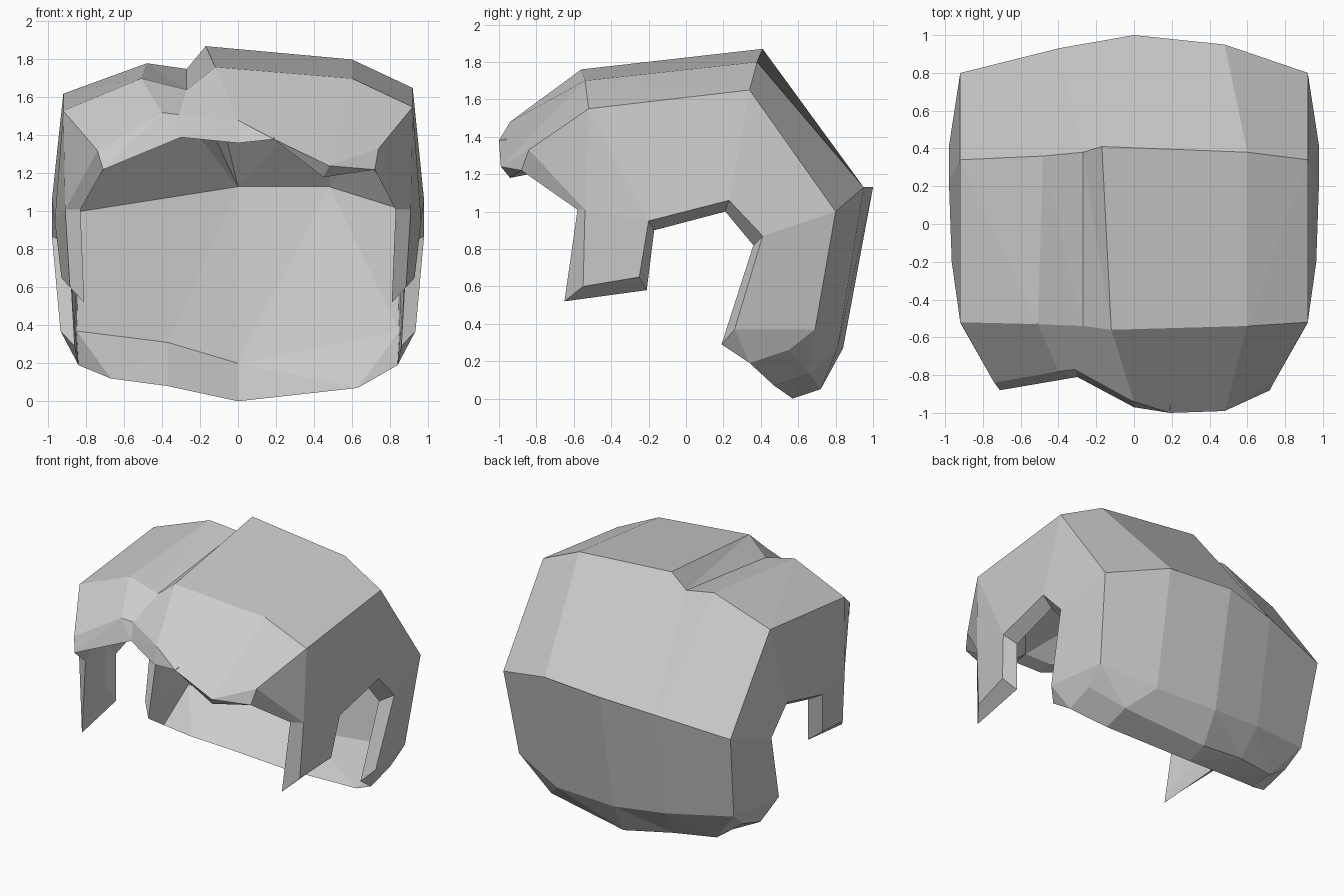
import bpy
import bmesh
from mathutils import Vector

default_cube = bpy.data.objects.get("Cube")
if default_cube:
    bpy.data.objects.remove(default_cube, do_unlink=True)

mesh = bmesh.new()
vertex_cache = {}


def vertex(point):
    """Return one shared vertex for each position."""
    key = tuple(round(value, 4) for value in point)
    if key not in vertex_cache:
        vertex_cache[key] = mesh.verts.new(key)
    return vertex_cache[key]


def add_face(*points):
    """Add a face, dropping any corners that coincide."""
    corners = list(dict.fromkeys(vertex(point) for point in points))
    if len(corners) > 2 and mesh.faces.get(corners) is None:
        mesh.faces.new(corners)


def distance(first, second):
    return (Vector(first) - Vector(second)).length


def stitch(first, second):
    """Fill between two rows, always taking the shorter diagonal."""
    i = j = 0
    while i < len(first) - 1 or j < len(second) - 1:
        can_first = i < len(first) - 1
        can_second = j < len(second) - 1
        if can_first and (not can_second or
                          distance(first[i + 1], second[j]) <= distance(first[i], second[j + 1])):
            add_face(first[i], first[i + 1], second[j])
            i += 1
        else:
            add_face(first[i], second[j + 1], second[j])
            j += 1


def panels(first, second, links):
    """Fill between two rows with broad panels, split at the linked corners."""
    for (i, j), (next_i, next_j) in zip(links, links[1:]):
        add_face(*first[i:next_i + 1], *reversed(second[j:next_j + 1]))


def lining(row, width, back, down):
    """Offset a row to make the matching inner row."""
    return [(x * width, y + back, z - down) for x, y, z in row]


# Outer rows, each running from the model's right to its left
fringe = [(-.74, -.84, 1.32), (-.4, -.78, 1.52), (-.31, -.77, 1.51), (0, -.94, 1.48),
          (.19, -1, 1.38), (.48, -.99, 1.24), (.74, -.84, 1.33)]
crown_front = [(-.92, -.52, 1.53), (-.51, -.53, 1.7), (-.27, -.54, 1.64),
               (-.12, -.56, 1.76), (.6, -.54, 1.7), (.92, -.52, 1.55)]
crown_back = [(-.92, .34, 1.62), (-.48, .36, 1.78), (-.27, .38, 1.75),
              (-.17, .41, 1.87), (.6, .38, 1.8), (.92, .34, 1.65)]
back_bulge = [(-.92, .8, .99), (-.4, .93, 1.08), (0, 1, 1.13), (.48, .95, 1.13), (.92, .8, 1)]
nape = [(-.87, .69, .37), (-.4, .8, .31), (0, .84, .27), (.48, .81, .27), (.87, .69, .37)]

# Bottom rim and the inside of the shell
nape_rim = [(-.85, .55, .26), (-.67, .6, .13), (-.37, .67, .11),
            (0, .72, .05), (.63, .66, .13), (.85, .55, .26)]
nape_lip = [(-.84, .34, .19), (-.67, .42, .12), (-.37, .47, .08),
            (0, .57, 0), (.63, .47, .07), (.84, .34, .19)]
nape_inside = [(-.85, .64, .37), (-.37, .75, .31), (0, .8, .2), (.85, .64, .37)]
bulge_inside = [(-.83, .71, 1), (0, .9, 1.13), (.48, .86, 1.13), (.83, .71, 1.02)]
crown_back_inside = lining(crown_back, .9, -.05, .1)
crown_front_inside = lining(crown_front, .9, .06, .1)
fringe_lip = [(-.71, -.88, 1.22), (-.3, -.81, 1.39), (0, -.97, 1.36),
              (.19, -1, 1.38), (.45, -.94, 1.18), (.72, -.88, 1.22)]
fringe_inside = lining(fringe_lip, .97, .1, -.02)

# Front and back of the crown as broad panels around the parting
panels(crown_front, fringe, [(0, 0), (1, 1), (2, 2), (3, 3), (4, 5), (5, 6)])
panels(crown_back, back_bulge, [(0, 0), (1, 1), (2, 1), (4, 3), (5, 4)])
panels(back_bulge, nape, [(k, k) for k in range(len(nape))])

# Rest of the shell, wrapped round its thickness
stitch(crown_front, crown_back)
wrap = [nape, nape_rim, nape_lip, nape_inside, bulge_inside, crown_back_inside,
        crown_front_inside, fringe_inside, fringe_lip, fringe]
for row, next_row in zip(wrap, wrap[1:]):
    stitch(row, next_row)

# Side edges from temple to lower back corner: outside, lip and recessed wall
side_outer = [(.91, -.54, 1.01), (.885, -.55, .6), (.93, -.25, .65), (.965, -.2, .95),
              (.98, .23, 1.06), (.98, .41, .87), (.935, .26, .37)]
side_lip = [(.83, -.58, 1.01), (.81, -.65, .52), (.84, -.21, .58), (.87, -.17, .9),
            (.89, .21, 1), (.89, .36, .82), (.86, .19, .29)]
side_wall = [(.85, -.5, 1.05), (.84, -.52, .68), (.87, -.3, .72), (.89, -.27, 1),
             (.9, .25, 1.12), (.9, .46, .88), (.86, .32, .4)]


def fill_side(edge, front, top_front, top_back, bulge, bottom):
    """Cover one side surface around the ear notch."""
    temple, burn_front, burn_back, ear_front, ear_top, ear_back, corner = edge
    add_face(front, top_front, temple)
    add_face(temple, burn_front, burn_back, ear_front)
    add_face(top_front, temple, ear_front)
    add_face(top_back, top_front, ear_front, ear_top)
    add_face(top_back, ear_top, ear_back, bulge)
    add_face(bulge, ear_back, corner, bottom)


for side, end in ((-1, 0), (1, -1)):
    outer, lip, wall = [[(side * x, y, z) for x, y, z in edge]
                        for edge in (side_outer, side_lip, side_wall)]
    fill_side(outer, *[row[end] for row in (fringe, crown_front, crown_back, back_bulge, nape)])
    fill_side(wall, *[row[end] for row in (fringe_inside, crown_front_inside,
                                           crown_back_inside, bulge_inside, nape_inside)])
    # Rims joining the three edges, closed at the lower back corner
    rear = nape_lip[end]
    outer_rim = [fringe[end]] + outer + [rear]
    lip_rim = [fringe_lip[end]] + lip + [rear]
    wall_rim = [fringe_inside[end]] + wall + [rear]
    for first, second in ((outer_rim, lip_rim), (lip_rim, wall_rim)):
        for k in range(len(first) - 1):
            add_face(first[k], first[k + 1], second[k + 1], second[k])
    add_face(outer[-1], nape[end], nape_rim[end], rear)
    add_face(wall[-1], nape_inside[end], rear)

bmesh.ops.recalc_face_normals(mesh, faces=mesh.faces[:])

# Finished object with one plain colour
hair_data = bpy.data.meshes.new("hair_shell")
mesh.to_mesh(hair_data)
mesh.free()
hair = bpy.data.objects.new("hair_shell", hair_data)
bpy.context.collection.objects.link(hair)

grey = bpy.data.materials.new("light_grey")
grey.use_nodes = True
colour = (.6, .6, .6, 1)
grey.diffuse_color = colour
grey.node_tree.nodes["Principled BSDF"].inputs["Base Color"].default_value = colour
hair_data.materials.append(grey)
